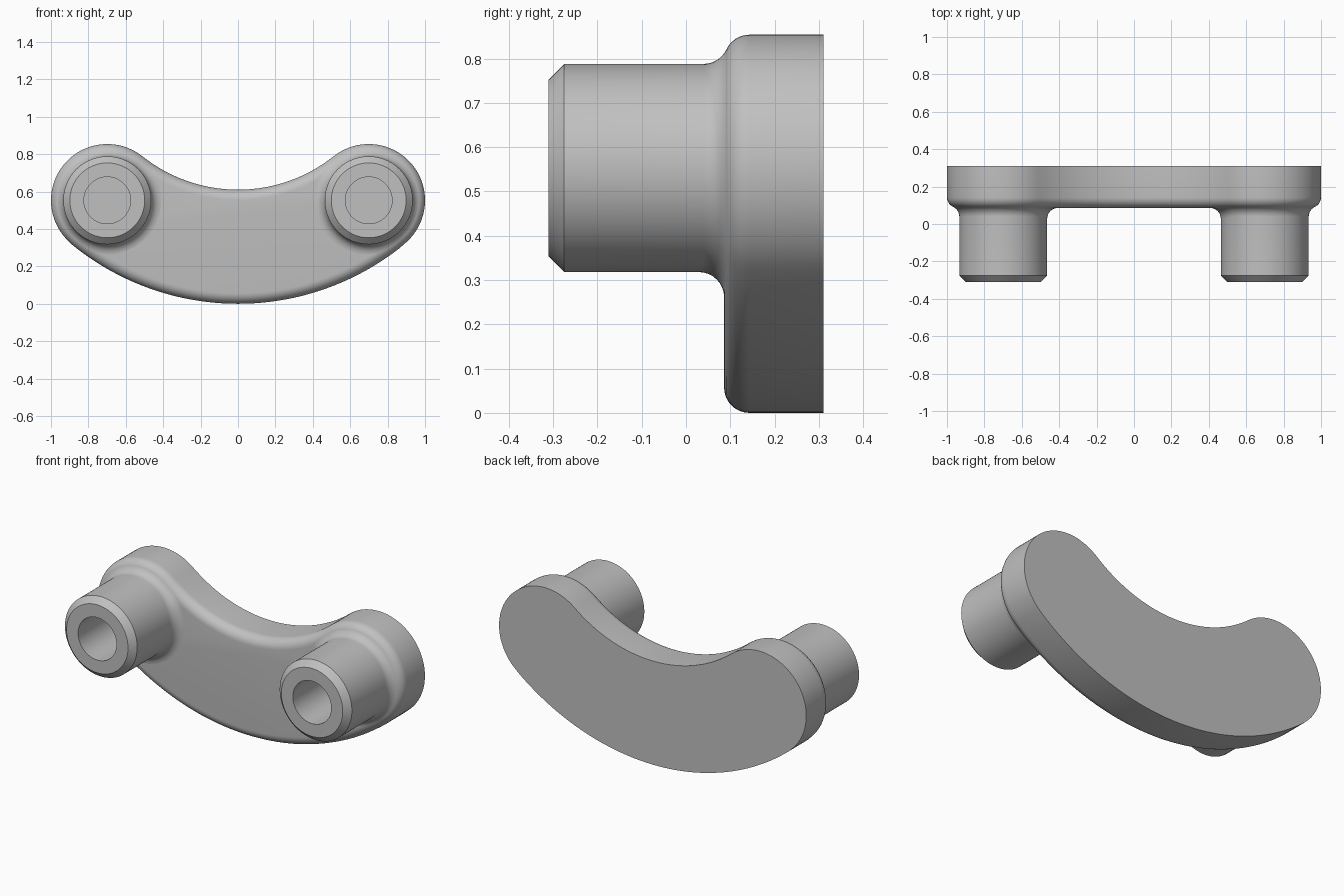
import bpy, bmesh
from math import sin, cos, pi, sqrt, atan2, hypot, acos

cube = bpy.data.objects.get("Cube")
if cube:
    bpy.data.objects.remove(cube, do_unlink=True)

# Main dimensions
BACK, FACE, TIP = 0.31, 0.086, -0.31      # y of plate back, plate front, boss tip
CX, CZ, CAP = 0.699, 0.553, 0.301         # end lobe centre and radius
LOW_C, LOW_R = 1.403, 1.403               # lower arc centre height and radius
TOP_C, TOP_R = 1.430, 0.820               # upper arc centre height and radius
BOSS, HOLE, CHAMFER, FILLET = 0.235, 0.125, 0.035, 0.057

grey = bpy.data.materials.new("plain grey")
grey.use_nodes = True
colour = (0.53, 0.53, 0.53, 1)
grey.diffuse_color = colour
grey.node_tree.nodes["Principled BSDF"].inputs["Base Color"].default_value = colour

# Directions at which the lobe meets the lower and upper arcs
LOW_A = atan2(CZ - LOW_C, CX)
TOP_A = atan2(TOP_C - CZ, -CX)


def finish(bm, name):
    bmesh.ops.recalc_face_normals(bm, faces=bm.faces)
    mesh = bpy.data.meshes.new(name)
    bm.to_mesh(mesh)
    bm.free()
    mesh.materials.append(grey)
    obj = bpy.data.objects.new(name, mesh)
    bpy.context.collection.objects.link(obj)
    bpy.ops.object.select_all(action='DESELECT')
    obj.select_set(True)
    bpy.context.view_layer.objects.active = obj
    bpy.ops.object.shade_smooth_by_angle(angle=pi / 6)
    return obj


def arc(cx, cz, r, a, b, n):
    return [(cx + r * cos(a + (b - a) * i / n), cz + r * sin(a + (b - a) * i / n))
            for i in range(n)]


# Curved plate: four tangent arcs, extruded, with a rounded front edge
def make_plate():
    upper_a = atan2(CZ - TOP_C, CX)
    pts = arc(0, LOW_C, LOW_R, -pi - LOW_A, LOW_A, 48)
    pts += arc(CX, CZ, CAP, LOW_A, TOP_A, 40)
    pts += arc(0, TOP_C, TOP_R, upper_a, -pi - upper_a, 40)
    pts += arc(-CX, CZ, CAP, pi - TOP_A, pi - LOW_A, 40)
    bm = bmesh.new()
    front = bm.faces.new([bm.verts.new((x, FACE, z)) for x, z in pts])
    rim = list(front.edges)
    ext = bmesh.ops.extrude_face_region(bm, geom=[front], use_keep_orig=True)
    for v in ext["geom"]:
        if isinstance(v, bmesh.types.BMVert):
            v.co.y = BACK
    bmesh.ops.recalc_face_normals(bm, faces=bm.faces)
    bmesh.ops.bevel(bm, geom=rim, offset=FILLET, segments=8, profile=0.5,
                    affect='EDGES', clamp_overlap=False)
    return finish(bm, "curved_plate")


# Fillet centre depth and sweep, shallower where it meets the rounded rim
def fillet_at(angle):
    r = BOSS + FILLET
    x, z = CX + r * cos(angle), CZ + r * sin(angle)
    if LOW_A <= angle <= TOP_A:
        inside = CAP - r
    else:
        inside = min(LOW_R - hypot(x, z - LOW_C), hypot(x, z - TOP_C) - TOP_R)
    dx = max(0, FILLET - inside)
    dy = sqrt((2 * FILLET) ** 2 - dx ** 2)
    return FACE + FILLET - dy, acos(dx / (2 * FILLET))


# Boss with blind hole, chamfered tip and a fillet into the plate
def make_boss(side, name):
    n, steps = 96, 8
    bm = bmesh.new()
    rings = []
    for i in range(n):
        a = -pi + 2 * pi * i / n
        y0, sweep = fillet_at(a)
        prof = [(HOLE, FACE - 0.006), (HOLE, TIP), (BOSS - CHAMFER, TIP),
                (BOSS, TIP + CHAMFER)]
        for k in range(steps + 1):
            t = sweep * k / steps
            prof.append((BOSS + FILLET * (1 - cos(t)), y0 + FILLET * sin(t)))
        r, y = prof[-1]
        prof[-1] = (r, y + 0.0005)
        prof.append((r - 0.03, BACK - 0.1))
        rings.append([bm.verts.new((side * (CX + r * cos(a)), y, CZ + r * sin(a)))
                      for r, y in prof])
    for i in range(n):
        p, q = rings[i], rings[(i + 1) % n]
        for k in range(len(p) - 1):
            bm.faces.new((p[k], p[k + 1], q[k + 1], q[k]))
    bm.faces.new([ring[0] for ring in rings])
    bm.faces.new([ring[-1] for ring in rings])
    return finish(bm, name)


make_plate()
make_boss(1, "left_boss")
make_boss(-1, "right_boss")
